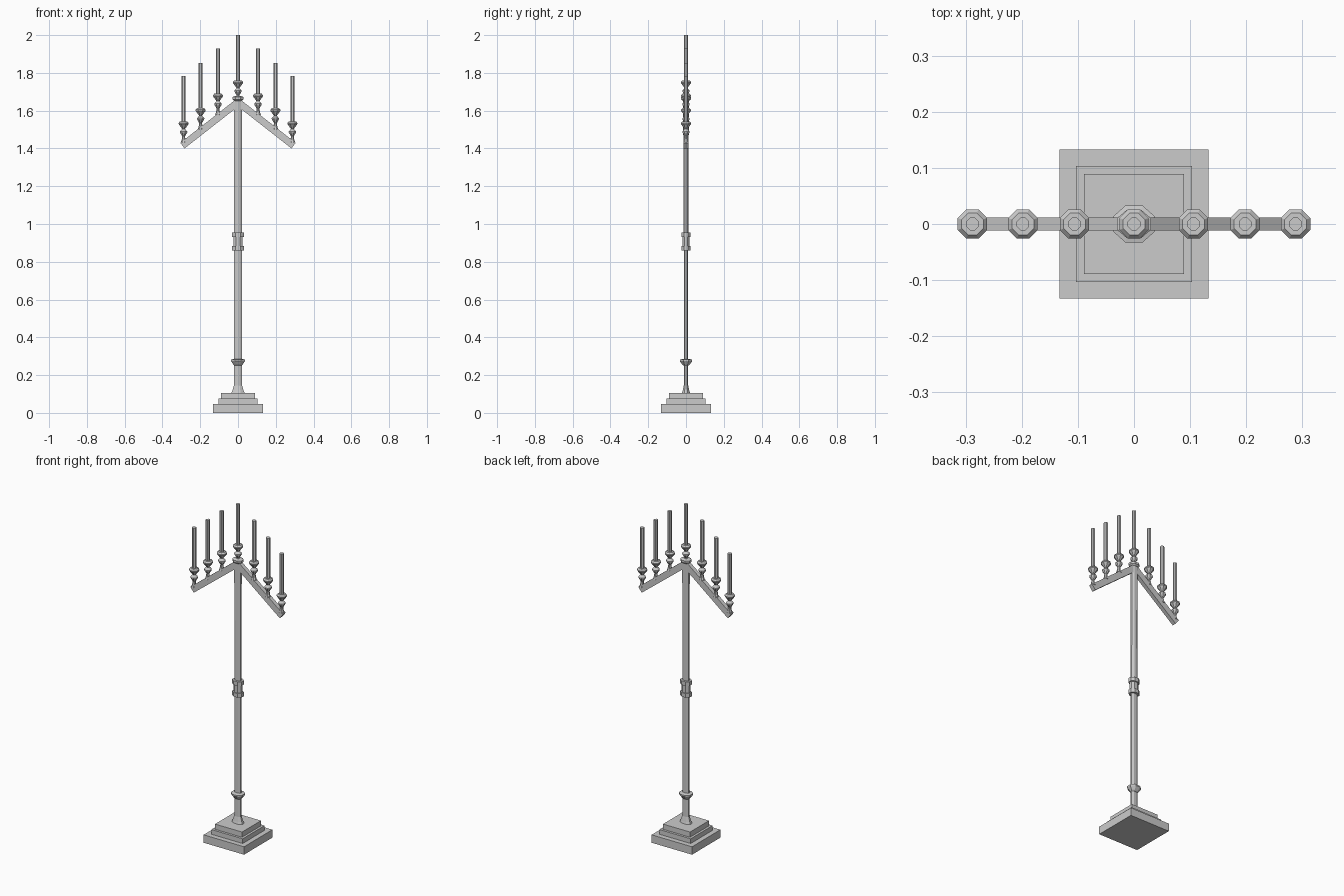
import bpy, bmesh, math
from mathutils import Matrix

if "Cube" in bpy.data.objects:
    bpy.data.objects.remove(bpy.data.objects["Cube"])


def finish(name, bm):
    bmesh.ops.recalc_face_normals(bm, faces=bm.faces)
    me = bpy.data.meshes.new(name)
    bm.to_mesh(me)
    bm.free()
    ob = bpy.data.objects.new(name, me)
    bpy.context.collection.objects.link(ob)
    return ob


def box(name, size, matrix):
    bm = bmesh.new()
    bmesh.ops.create_cube(bm, size=1, matrix=matrix @ Matrix.Diagonal((*size, 1)))
    return finish(name, bm)


def lathe(name, profile, x=0, z0=0, sides=8):
    """Eight-sided turned part; profile rows are (x radius, y radius, z)."""
    bm = bmesh.new()
    rings = []
    for rx, ry, z in profile:
        rings.append([bm.verts.new((x + rx * math.cos((i + .5) * math.tau / sides) * 1.05,
                                    ry * math.sin((i + .5) * math.tau / sides) * 1.05,
                                    z0 + z)) for i in range(sides)])
    for a, b in zip(rings, rings[1:]):
        for i in range(sides):
            j = (i + 1) % sides
            bm.faces.new((a[i], a[j], b[j], b[i]))
    bm.faces.new(rings[0][::-1])
    bm.faces.new(rings[-1])
    return finish(name, bm)


# stepped square base
for i, (half, z0, z1) in enumerate([(.133, 0, .047), (.103, .047, .075), (.089, .075, .106)]):
    box(f"base_step_{i + 1}", (2 * half, 2 * half, z1 - z0),
        Matrix.Translation((0, 0, (z0 + z1) / 2)))

# shaft with flared foot, narrower front to back
lathe("shaft", [(.037, .022, .104), (.031, .018, .118), (.022, .012, .145),
                (.021, .012, .26), (.021, .012, .86), (.021, .016, 1.672)])
# collars along the shaft
lathe("lower_collar", [(.021, .014, .25), (.027, .022, .258), (.038, .034, .274),
                       (.038, .034, .282), (.021, .014, .286)])
for name, z in (("middle_ring_low", .86), ("middle_ring_high", .93)):
    lathe(name, [(.032, .025, z), (.032, .025, z + .024)])
lathe("middle_sleeve", [(.025, .018, .884), (.025, .018, .93)])
lathe("top_cap", [(.022, .017, 1.652), (.031, .026, 1.66), (.031, .026, 1.672), (.018, .015, 1.677)])

# sloping arms
dx, dz = .294, .23
length = math.hypot(dx, dz)
for name, s in (("left_arm", -1), ("right_arm", 1)):
    m = (Matrix.Translation((s * dx / 2, 0, 1.645 - dz / 2))
         @ Matrix.Rotation(s * math.atan2(dz, dx), 4, 'Y'))
    box(name, (length, .024, .037), m)

# candle holders and candles
holder = [(.015, -.112), (.010, -.095), (.008, -.078), (.020, -.058), (.020, -.053),
          (.008, -.040), (.027, -.014), (.027, -.008), (.020, 0)]
for ax, top in ((0, 2.0), (.106, 1.93), (.198, 1.853), (.288, 1.783)):
    for s in ((1,) if ax == 0 else (-1, 1)):
        cup = top - .24
        lathe("candle_holder", [(r, r, z) for r, z in holder], s * ax, cup)
        lathe("candle", [(.0115, .0115, -.005), (.0115, .0115, .24)], s * ax, cup)
